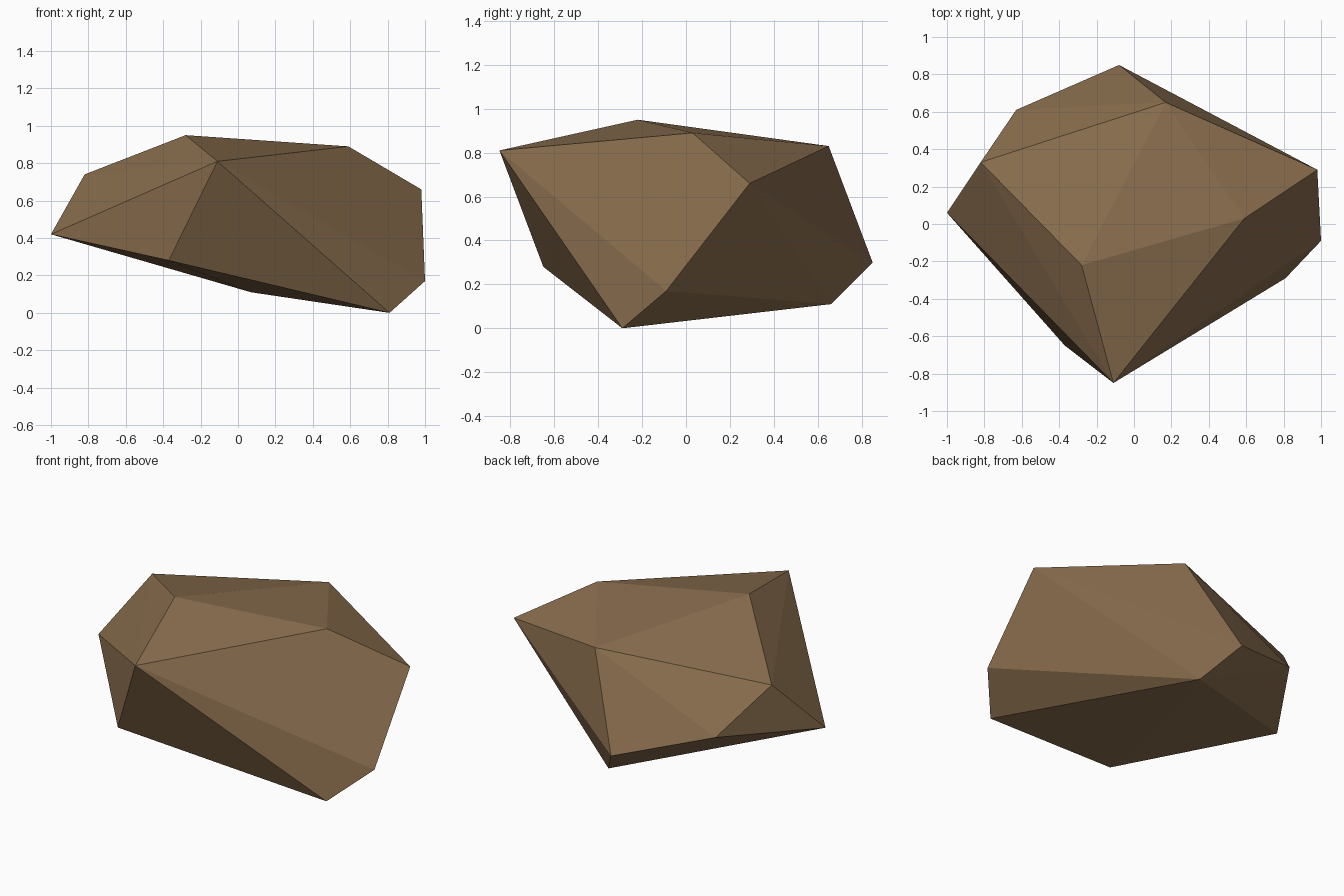
import bpy
import bmesh

cube = bpy.data.objects.get("Cube")
if cube:
    bpy.data.objects.remove(cube, do_unlink=True)


def flat_material(name, colour):
    mat = bpy.data.materials.new(name)
    mat.use_nodes = True
    mat.diffuse_color = colour
    mat.node_tree.nodes["Principled BSDF"].inputs["Base Color"].default_value = colour
    return mat


# Corners of the faceted boulder
top_corners = [(-0.82, 0.33, 0.74), (-0.28, -0.22, 0.95), (-0.11, -0.85, 0.81),
               (0.59, 0.03, 0.89), (0.98, 0.29, 0.66), (0.17, 0.65, 0.83)]
side_corners = [(-1.0, 0.06, 0.42), (-0.63, 0.61, 0.47), (-0.08, 0.85, 0.30)]
base_corners = [(-0.37, -0.65, 0.28), (0.81, -0.29, 0.0),
                (1.0, -0.09, 0.17), (0.07, 0.66, 0.11)]

# Wrap the corners in a convex shell
bm = bmesh.new()
for corner in top_corners + side_corners + base_corners:
    bm.verts.new(corner)
bmesh.ops.convex_hull(bm, input=bm.verts[:])
bmesh.ops.recalc_face_normals(bm, faces=bm.faces[:])

mesh = bpy.data.meshes.new("boulder")
bm.to_mesh(mesh)
bm.free()
mesh.materials.append(flat_material("brown stone", (0.25, 0.154, 0.075, 1.0)))

boulder = bpy.data.objects.new("boulder", mesh)
bpy.context.collection.objects.link(boulder)
